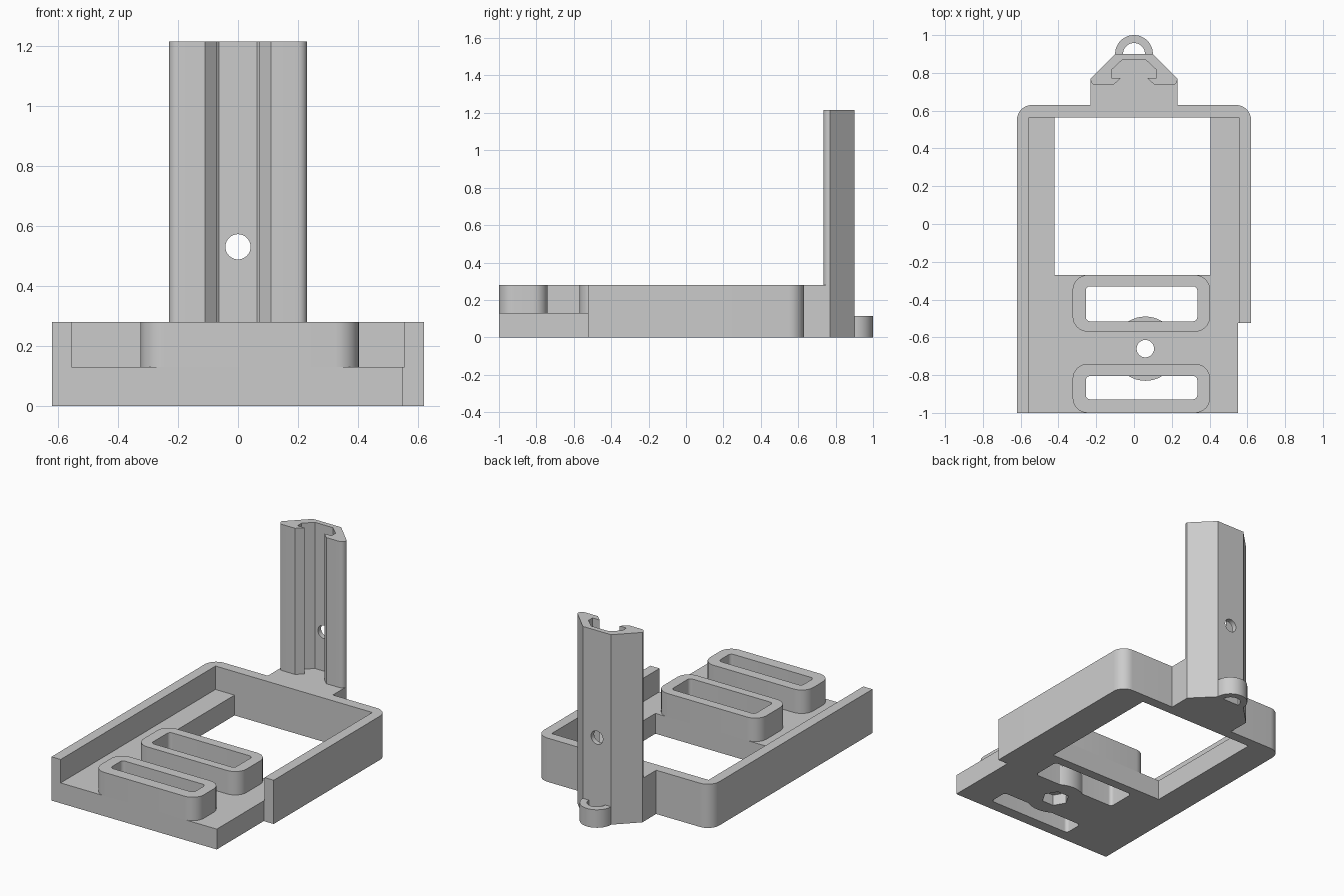
import bpy, bmesh, math
from mathutils import Matrix

old = bpy.data.objects.get("Cube")
if old:
    bpy.data.objects.remove(old, do_unlink=True)

grey = bpy.data.materials.new("plain grey")
grey.use_nodes = True
GREY = (0.6, 0.6, 0.6, 1)
grey.diffuse_color = GREY
grey.node_tree.nodes["Principled BSDF"].inputs["Base Color"].default_value = GREY


def prism(name, outline, z0, z1):
    """Extrude a closed outline from z0 up to z1."""
    bm = bmesh.new()
    face = bm.faces.new([bm.verts.new((x, y, z0)) for x, y in outline])
    grown = bmesh.ops.extrude_face_region(bm, geom=[face])["geom"]
    verts = [v for v in grown if isinstance(v, bmesh.types.BMVert)]
    bmesh.ops.translate(bm, verts=verts, vec=(0, 0, z1 - z0))
    bmesh.ops.recalc_face_normals(bm, faces=bm.faces)
    mesh = bpy.data.meshes.new(name)
    bm.to_mesh(mesh)
    bm.free()
    mesh.materials.append(grey)
    obj = bpy.data.objects.new(name, mesh)
    bpy.context.collection.objects.link(obj)
    return obj


def arc(cx, cy, r, a0, a1, n=8):
    angles = [math.radians(a0 + (a1 - a0) * i / n) for i in range(n + 1)]
    return [(cx + r * math.cos(a), cy + r * math.sin(a)) for a in angles]


def circle(cx, cy, r, n=48):
    return arc(cx, cy, r, 0, 360, n)[:-1]


def rounded(x0, x1, y0, y1, r):
    return (arc(x1 - r, y1 - r, r, 0, 90) + arc(x0 + r, y1 - r, r, 90, 180)
            + arc(x0 + r, y0 + r, r, 180, 270) + arc(x1 - r, y0 + r, r, 270, 360))


def mirrored(half):
    """Close a right-hand half outline across x = 0."""
    return half + [(-x, y) for x, y in reversed(half)]


def combine(target, tool, operation="DIFFERENCE"):
    mod = target.modifiers.new(operation.lower(), "BOOLEAN")
    mod.operation, mod.object, mod.solver = operation, tool, "EXACT"
    bpy.context.view_layer.objects.active = target
    bpy.ops.object.modifier_apply(modifier=mod.name)
    bpy.data.objects.remove(tool, do_unlink=True)


FLOOR, RIM, TOP = 0.13, 0.28, 1.215

# Floor plate with the large rear opening
floor = prism("floor_plate", [
    (-0.555, -1), (0.55, -1), (0.55, -0.525), (0.555, -0.525), (0.555, 0.565),
    (0.405, 0.565), (0.405, -0.27), (-0.42, -0.27), (-0.42, 0.565),
    (-0.555, 0.565)], 0, FLOOR)

# Surrounding wall, shorter on the left side
wall = prism("surrounding_wall",
             [(-0.62, -1), (-0.555, -1), (-0.555, 0.565), (0.555, 0.565),
              (0.555, -0.525), (0.62, -0.525)]
             + arc(0.54, 0.55, 0.08, 0, 90) + arc(-0.54, 0.55, 0.08, 90, 180),
             0, RIM)

# Strap loops and their slots through the floor
slots = []
for name, y0, y1, s0, s1 in (("rear", -0.57, -0.27, -0.515, -0.33),
                             ("front", -1, -0.74, -0.928, -0.805)):
    hole = rounded(-0.255, 0.335, s0, s1, 0.022)
    loop = prism(name + "_strap_loop",
                 rounded(-0.325, 0.403, y0, y1, 0.08), FLOOR, RIM)
    combine(loop, prism("cutter", hole, 0, 0.4))
    combine(floor, prism("cutter", hole, -0.1, 0.2))
    slots.append(loop)

# Screw boss, screw hole and hexagonal nut pocket
BX, BY = 0.06, -0.66
combine(floor, prism("boss", circle(BX, BY, 0.17), 0, FLOOR), "UNION")
combine(floor, prism("cutter", circle(BX, BY, 0.046), -0.1, 0.3))
combine(floor, prism("cutter", circle(BX, BY, 0.082, 6), -0.1, 0.07))

# Mounting block behind the wall
block = prism("rail_block", mirrored(
    [(0.23, 0.63), (0.23, 0.77), (0.1, 0.9)]), 0, RIM)

# Upright rail with an undercut slot
rail = prism("upright_rail", mirrored(
    [(0.07, 0.773), (0.11, 0.735)] + arc(0.2, 0.765, 0.03, 270, 360, 5)
    + [(0.23, 0.77), (0.1, 0.9)])[:], RIM, TOP)
bpy.data.objects.remove(rail, do_unlink=True)
rail = prism("upright_rail", mirrored(
    [(0.063, 0.868), (0.12, 0.815), (0.12, 0.773), (0.07, 0.773), (0.11, 0.735)]
    + arc(0.2, 0.765, 0.03, 270, 360, 5) + [(0.23, 0.77), (0.1, 0.9)]), RIM, TOP)

# Cross hole through the rail
drill = prism("cutter", circle(0, 0, 0.042), -0.3, 0.3)
drill.data.transform(Matrix.Translation((0, 0.85, 0.53))
                     @ Matrix.Rotation(math.pi / 2, 4, "X"))
combine(rail, drill)

# Half-round eyelet at the back
eyelet = prism("rear_eyelet", arc(0, 0.9, 0.1, 0, 180, 24)
               + arc(0, 0.9, 0.058, 180, 0, 24), 0, 0.115)

# Smooth the rounded corners only
for obj in [floor, wall, block, rail, eyelet] + slots:
    bpy.ops.object.select_all(action="DESELECT")
    obj.select_set(True)
    bpy.context.view_layer.objects.active = obj
    bpy.ops.object.shade_smooth_by_angle(angle=math.radians(30))
